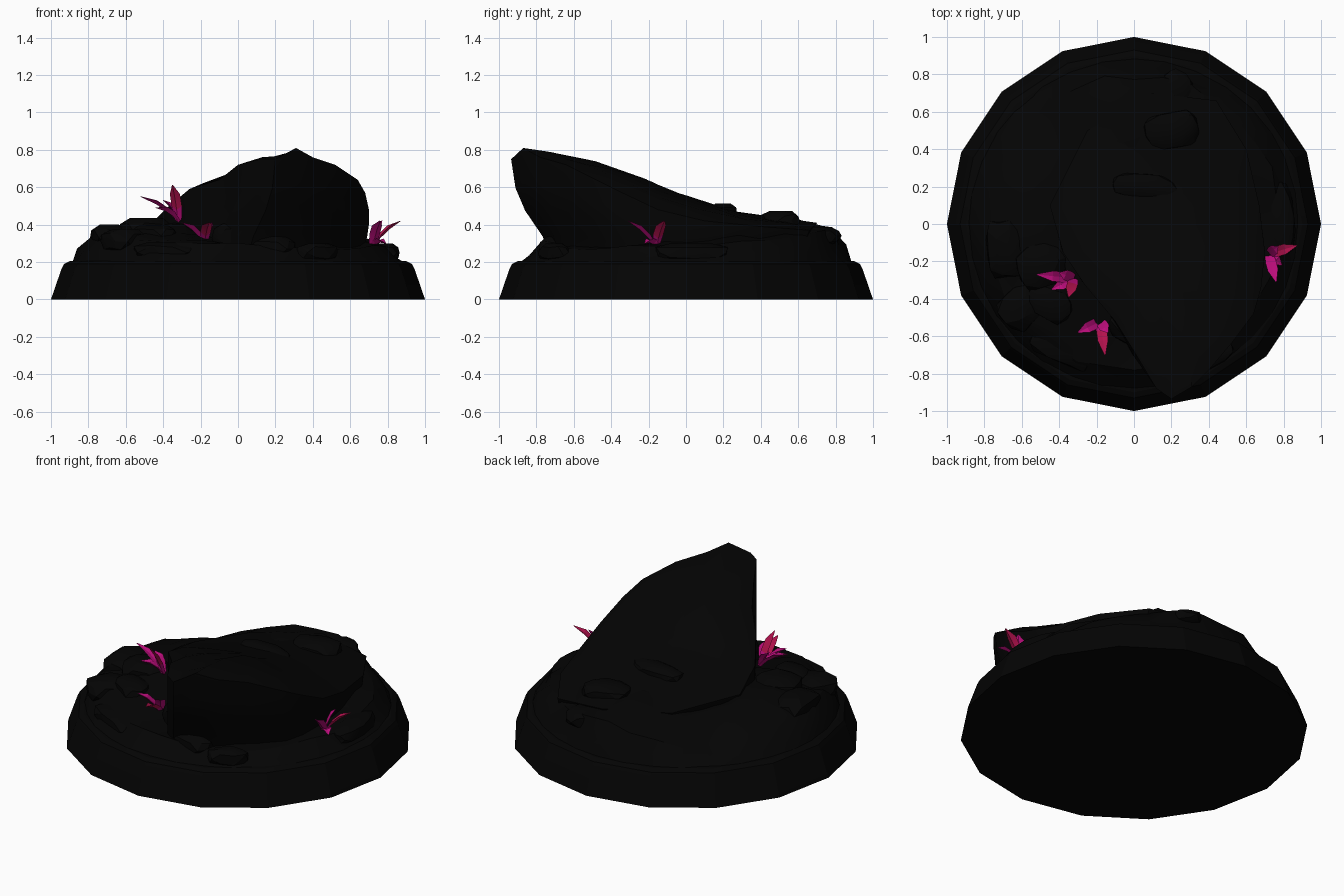
import bpy, bmesh, math, random
from mathutils import Vector

random.seed(4)
cube = bpy.data.objects.get("Cube")
if cube:
    bpy.data.objects.remove(cube)


def material(name, rgb):
    m = bpy.data.materials.new(name)
    m.use_nodes = True
    m.diffuse_color = (*rgb, 1)
    m.node_tree.nodes["Principled BSDF"].inputs["Base Color"].default_value = (*rgb, 1)
    return m


STONE = material("black stone", (0.0012, 0.0012, 0.0012))
MAGENTA = material("magenta leaf", (0.5, 0.004, 0.2))
CRIMSON = material("crimson leaf", (0.45, 0.006, 0.075))


def finish(name, bm, mats, angle=25):
    bmesh.ops.recalc_face_normals(bm, faces=bm.faces)
    me = bpy.data.meshes.new(name)
    bm.to_mesh(me)
    bm.free()
    for m in mats:
        me.materials.append(m)
    ob = bpy.data.objects.new(name, me)
    bpy.context.collection.objects.link(ob)
    bpy.ops.object.select_all(action="DESELECT")
    ob.select_set(True)
    bpy.context.view_layer.objects.active = ob
    bpy.ops.object.shade_smooth_by_angle(angle=math.radians(angle))


def loft(bm, loops):
    rings = [[bm.verts.new(p) for p in loop] for loop in loops]
    n = len(rings[0])
    for a, b in zip(rings, rings[1:]):
        for i in range(n):
            j = (i + 1) % n
            bm.faces.new((a[i], a[j], b[j], b[i]))
    bm.faces.new(rings[0][::-1])
    bm.faces.new(rings[-1])


def circle(r, z, n=16):
    return [(r * math.cos(math.tau * i / n), r * math.sin(math.tau * i / n), z) for i in range(n)]


# Sixteen-sided plinth with a chamfered rim
bm = bmesh.new()
loft(bm, [circle(r, z) for r, z in ((1, 0), (0.945, 0.16), (0.93, 0.19), (0.9, 0.205), (0.8, 0.21))])
finish("plinth", bm, [STONE], 20)

# Rocky ground: edge and inner heights every 45 degrees, starting at +x
EDGE = (0.29, 0.33, 0.39, 0.25, 0.34, 0.33, 0.29, 0.27)
INNER = (0.34, 0.41, 0.45, 0.38, 0.42, 0.39, 0.29, 0.29)


def around(table, t):
    k = t * 8
    i = int(k)
    return table[i % 8] * (1 - k + i) + table[(i + 1) % 8] * (k - i)


bm = bmesh.new()
N = 32
loops = [circle(0.885, 0.2, N)]
# Each ring: radius, share of the edge height, blend toward the inner height
for r, rise, blend in ((0.845, 0.45, 0), (0.79, 1, 0), (0.73, 1, 0.2), (0.56, 1, 0.85), (0.4, 1, 1)):
    loop = []
    for i in range(N):
        t = i / N
        a = t * math.tau
        z = around(EDGE, t) * (1 - blend) + around(INNER, t) * blend
        z = 0.2 + (z - 0.2) * rise
        rr = r + random.uniform(-0.018, 0.018)
        loop.append((rr * math.cos(a), rr * math.sin(a), z + random.uniform(-0.012, 0.012)))
    loops.append(loop)
loft(bm, loops)
finish("rocky_ground", bm, [STONE])

# Leaning slab: rim outline, undercut toward the front, top plane falling to the back
RIM = [(.31, -.87, .81), (.40, -.78, .76), (.52, -.64, .72), (.64, -.48, .64),
       (.68, -.34, .57), (.70, -.15, .48), (.67, .10, .42), (.60, .40, .39),
       (.44, .66, .37), (.10, .70, .41), (-.25, .50, .40), (-.45, .10, .42),
       (-.38, -.15, .49), (-.26, -.33, .59), (-.10, -.52, .64), (0, -.68, .72),
       (.12, -.88, .75), (.20, -.935, .75)]


def undercut(fx, fy, h):
    loop = []
    for x, y, z in RIM:
        # the left flank slides back along its own edge, the right one shrinks inward
        nx = .25 + (x - .25) * fx if x > .25 else x - .7 * y * (fy - 1)
        loop.append((nx, y * fy, .2 + (z - .2) * h))
    return loop


def crown(f):
    loop = []
    for x, y, z in RIM:
        px, py = .17 + (x - .17) * f, -.1 + (y + .1) * f
        plane = max(.45, min(.52 - .31 * (py - .15), .71 - .21 * (py + .45)))
        loop.append((px, py, z + (plane - z) * (1 - f) ** 0.4))
    return loop


bm = bmesh.new()
loft(bm, [undercut(.9, .76, 0), undercut(.94, .82, .25), undercut(.98, .92, .5),
          undercut(1, .975, .72), RIM, crown(.82), crown(.5), crown(.15)])
finish("leaning_slab", bm, [STONE], 30)


# Loose boulders bedded in the ground
def boulder(name, loc, size, turn):
    b = bmesh.new()
    bmesh.ops.create_icosphere(b, subdivisions=2, radius=1)
    c, s = math.cos(turn), math.sin(turn)
    for v in b.verts:
        p = v.co * random.uniform(0.88, 1.06)
        p = Vector(max(-.8, min(.8, q)) * 1.2 for q in p)
        x, y, z = p.x * size[0], p.y * size[1], p.z * size[2]
        v.co = Vector((x * c - y * s, x * s + y * c, z)) + Vector(loc)
    finish(name, b, [STONE])


for k, (loc, size, turn) in enumerate((
        ((-.68, -.13, .33), (.11, .16, .075), .1),
        ((-.49, -.22, .36), (.14, .12, .08), .3),
        ((-.45, -.42, .34), (.13, .09, .06), -.5),
        ((-.60, -.44, .31), (.13, .11, .07), .8),
        ((-.36, -.64, .25), (.20, .11, .06), -.4),
        ((.01, -.58, .33), (.16, .08, .08), -.45),
        ((.18, -.70, .27), (.13, .08, .07), -.1),
        ((.42, -.70, .25), (.12, .06, .05), .5),
        ((.78, .03, .25), (.08, .20, .05), .1),
        ((.22, .72, .34), (.10, .10, .05), .6),
        ((.20, .50, .42), (.15, .10, .055), .2),
        ((.06, .20, .46), (.18, .07, .055), -.1))):
    boulder(f"boulder_{k + 1}", loc, size, turn)


# Leaf tufts: folded, tapering blades that arch from the root; the first one is crimson
def tuft(name, root, tips):
    b = bmesh.new()
    root = Vector(root)
    for n, tip in enumerate(tips):
        tip = Vector(tip)
        ctrl = root.lerp(tip, .4) + Vector((0, 0, .05))
        side = (tip - root).cross(Vector((0, 0, 1))).normalized()
        rows = []
        for t, w in ((0, .02), (.3, .029), (.62, .028), (1, .003)):
            p = root * (1 - t) ** 2 + ctrl * 2 * t * (1 - t) + tip * t * t
            lift = Vector((0, 0, w * .4))
            rows.append([b.verts.new(q) for q in (p - side * w + lift, p - lift, p + side * w + lift, p + lift * .3)])
        for r, (lo, hi) in enumerate(zip(rows, rows[1:])):
            for i in range(4):
                j = (i + 1) % 4
                f = b.faces.new((lo[i], lo[j], hi[j], hi[i]))
                f.material_index = 1 if n == 0 and r > 0 else 0
    finish(name, b, [MAGENTA, CRIMSON], 15)


tuft("left_tuft", (-.32, -.29, .42),
     ((-.35, -.39, .61), (-.52, -.27, .55), (-.44, -.35, .49), (-.40, -.26, .53)))
tuft("front_tuft", (-.18, -.52, .30), ((-.155, -.70, .41), (-.30, -.58, .41), (-.14, -.58, .41)))
tuft("right_tuft", (.72, -.16, .28),
     ((.87, -.115, .42), (.76, -.31, .42), (.79, -.22, .30), (.77, -.12, .42)))
